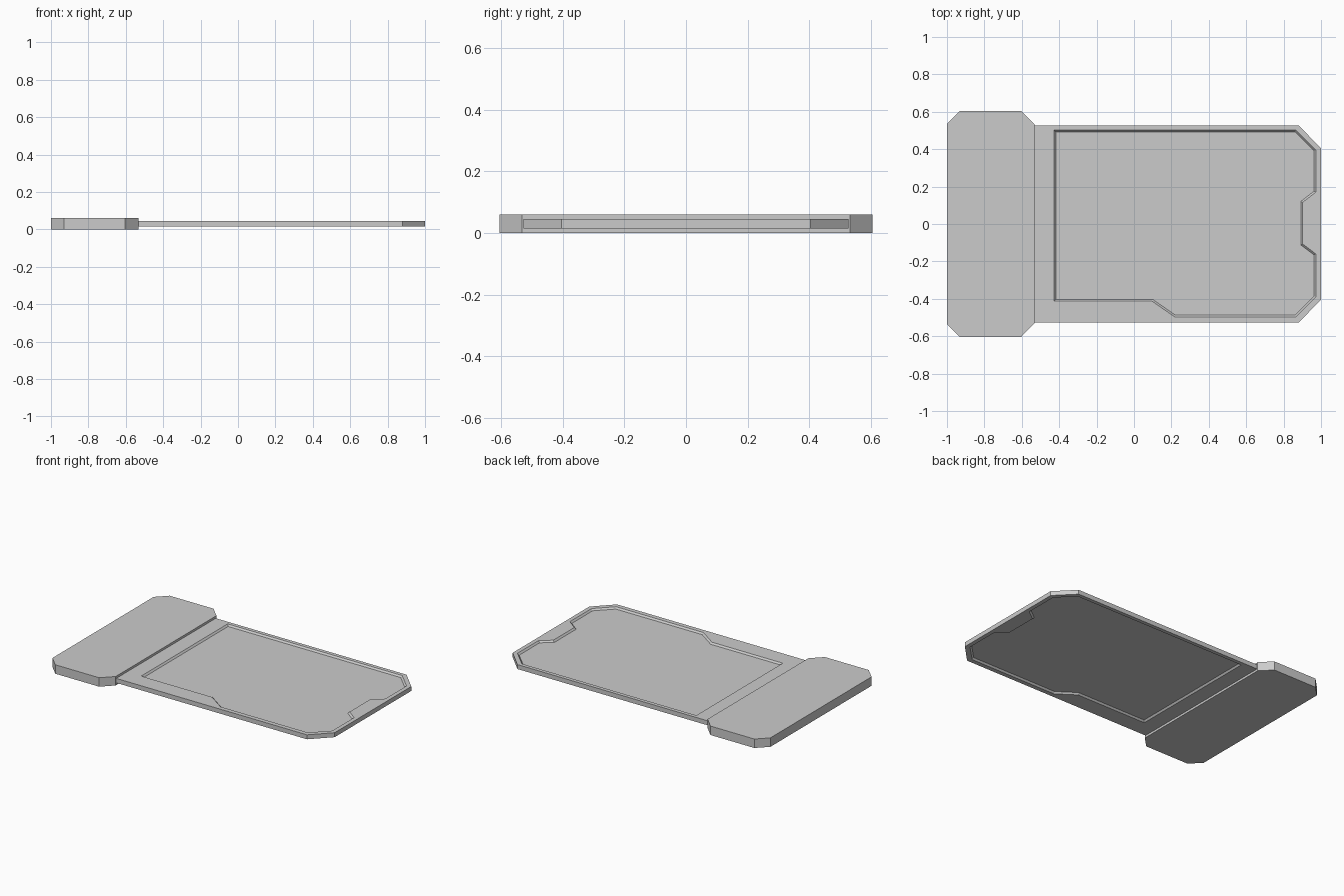
import bpy, bmesh

if "Cube" in bpy.data.objects:
    bpy.data.objects.remove(bpy.data.objects["Cube"])

MID = 0.03      # height of the mirror plane


def finish(bm, name):
    """Turn a half mesh into an object mirrored about the mid plane."""
    bmesh.ops.remove_doubles(bm, verts=bm.verts, dist=1e-5)
    bmesh.ops.recalc_face_normals(bm, faces=bm.faces)
    mesh = bpy.data.meshes.new(name)
    bm.to_mesh(mesh)
    bm.free()
    ob = bpy.data.objects.new(name, mesh)
    bpy.context.collection.objects.link(ob)
    ob.location.z = MID
    mod = ob.modifiers.new("mirror", 'MIRROR')
    mod.use_axis = (False, False, True)
    mod.use_clip = True
    return ob


def ring(bm, pts, z):
    return [bm.verts.new((x, y, z)) for x, y in pts]


def loop_edges(bm, vs):
    return [bm.edges.get((a, b)) or bm.edges.new((a, b))
            for a, b in zip(vs, vs[1:] + vs[:1])]


def skirt(bm, pts, top, z=0.0):
    """Side walls from the mid plane up to the top ring."""
    low = ring(bm, pts, z)
    n = len(pts)
    for i in range(n):
        j = (i + 1) % n
        bm.faces.new((low[i], low[j], top[j], top[i]))


# Head: thick block with chamfered corners
head = [(-0.93, -0.605), (-0.605, -0.605), (-0.533, -0.533), (-0.533, 0.533),
        (-0.605, 0.605), (-0.93, 0.605), (-1, 0.535), (-1, -0.535)]
bm = bmesh.new()
top = ring(bm, head, 0.03)
bm.faces.new(top)
skirt(bm, head, top)
finish(bm, "head_block")

# Plate: thin slab with a sloped-wall recess on both faces
plate = [(-0.536, -0.527), (0.88, -0.527), (1, -0.405), (1, 0.405),
         (0.88, 0.527), (-0.536, 0.527)]
recess = [(-0.428, -0.413), (0.097, -0.413), (0.218, -0.497), (0.865, -0.497),
          (0.972, -0.39), (0.972, -0.16), (0.902, -0.107), (0.902, 0.116),
          (0.972, 0.17), (0.972, 0.395), (0.865, 0.502), (-0.428, 0.502)]
bm = bmesh.new()
outer = ring(bm, plate, 0.015)
rim = ring(bm, recess, 0.015)
edges = loop_edges(bm, outer) + loop_edges(bm, rim)
bmesh.ops.triangle_fill(bm, use_beauty=True, edges=edges, normal=(0, 0, 1))
skirt(bm, plate, outer)
floor = bm.faces.new(rim)
floor.normal_update()
bmesh.ops.inset_region(bm, faces=[floor], use_even_offset=True, use_boundary=True,
                       thickness=0.01, depth=0.0)
for v in floor.verts:
    v.co.z = 0.004
finish(bm, "recessed_plate")
